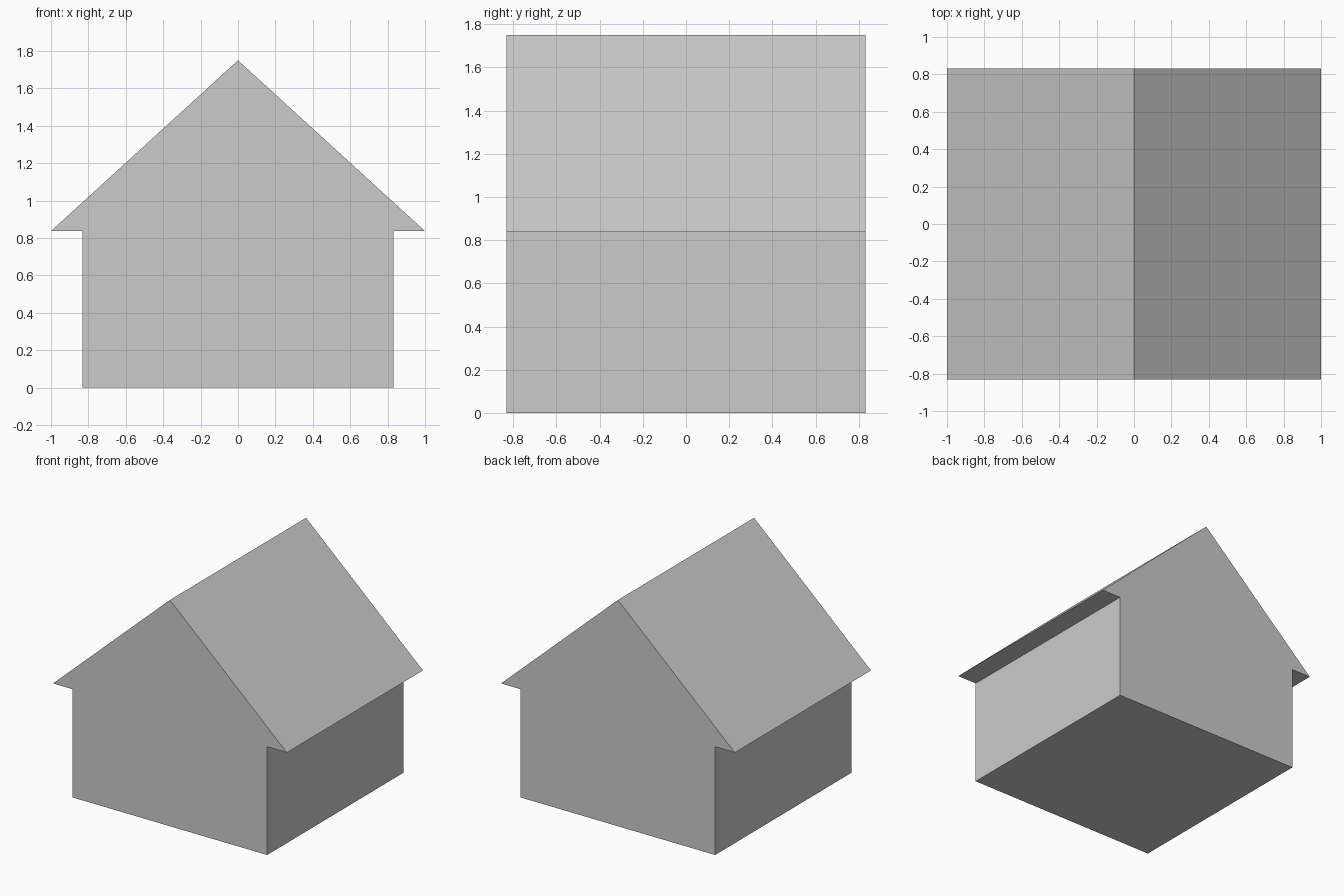
import bpy
import bmesh

if "Cube" in bpy.data.objects:
    bpy.data.objects.remove(bpy.data.objects["Cube"])

HALF_WALL, HALF_ROOF, HALF_DEPTH = 0.832, 1.0, 0.832
EAVE_Z, RIDGE_Z = 0.837, 1.75

# House gable profile: right half, mirrored across the ridge
right = [(HALF_WALL, 0), (HALF_WALL, EAVE_Z), (HALF_ROOF, EAVE_Z)]
profile = right + [(0, RIDGE_Z)] + [(-x, z) for x, z in reversed(right)]

# House body: walls and overhanging roof share one continuous gable face
bm = bmesh.new()
front = bm.faces.new([bm.verts.new((x, -HALF_DEPTH, z)) for x, z in profile])
extruded = bmesh.ops.extrude_face_region(bm, geom=[front], use_keep_orig=True)
back_verts = [g for g in extruded["geom"] if isinstance(g, bmesh.types.BMVert)]
bmesh.ops.translate(bm, verts=back_verts, vec=(0, 2 * HALF_DEPTH, 0))
bmesh.ops.recalc_face_normals(bm, faces=bm.faces)

mesh = bpy.data.meshes.new("house")
bm.to_mesh(mesh)
bm.free()
bpy.context.collection.objects.link(bpy.data.objects.new("house", mesh))
